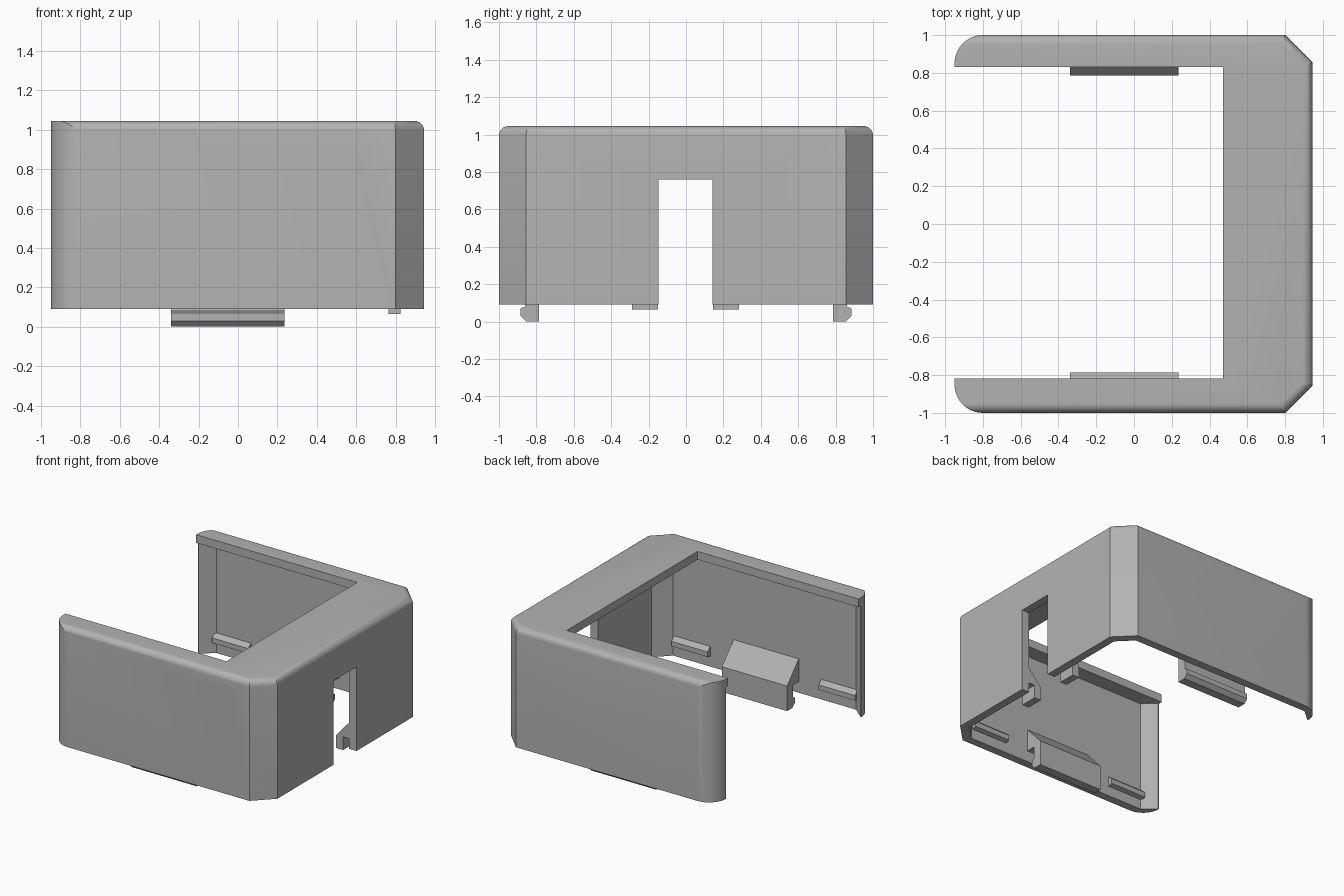
import bpy, bmesh, math

if "Cube" in bpy.data.objects:
    bpy.data.objects.remove(bpy.data.objects["Cube"], do_unlink=True)

grey = bpy.data.materials.new("plain grey")
grey.use_nodes = True
grey.diffuse_color = (0.45, 0.45, 0.45, 1)
grey.node_tree.nodes["Principled BSDF"].inputs["Base Color"].default_value = grey.diffuse_color

BASE, TOP, WALL = 0.09, 1.045, 0.065
RIGHT, SIDE, LEFT = 0.945, 1.0, -0.95
IN_X, IN_Y = RIGHT - WALL, SIDE - WALL


def prism(name, pts, axis, lo, hi, round_top=0):
    """Extrude a 2D profile along an axis: (y,z) on x, (x,z) on y, (x,y) on z."""
    place = {"x": lambda a, b, c: (c, a, b),
             "y": lambda a, b, c: (a, c, b),
             "z": lambda a, b, c: (a, b, c)}[axis]
    bm = bmesh.new()
    rings = [[bm.verts.new(place(a, b, c)) for a, b in pts] for c in (lo, hi)]
    bm.faces.new(rings[0])
    bm.faces.new(rings[1])
    for i in range(len(pts)):
        j = (i + 1) % len(pts)
        bm.faces.new((rings[0][i], rings[0][j], rings[1][j], rings[1][i]))
    bmesh.ops.recalc_face_normals(bm, faces=bm.faces)
    if round_top:
        # Round the top rim except along the open left end
        rim = [e for e in bm.edges if all(v.co.z > hi - 0.001 for v in e.verts)
               and any(v.co.x > LEFT for v in e.verts)]
        bmesh.ops.bevel(bm, geom=rim, offset=round_top, segments=6,
                        profile=0.5, affect='EDGES')
    mesh = bpy.data.meshes.new(name)
    bm.to_mesh(mesh)
    bm.free()
    mesh.materials.append(grey)
    obj = bpy.data.objects.new(name, mesh)
    bpy.context.collection.objects.link(obj)
    return obj


def boolean(target, cutter, operation):
    mod = target.modifiers.new("cut", 'BOOLEAN')
    mod.object, mod.operation, mod.solver = cutter, operation, 'EXACT'
    bpy.context.view_layer.objects.active = target
    bpy.ops.object.modifier_apply(modifier=mod.name)
    bpy.data.objects.remove(cutter, do_unlink=True)


def mirrored(half):
    """Close a half outline given at negative y by reflecting it."""
    return half + [(x, -y) for x, y in reversed(half)]


def box(name, x0, x1, y0, y1, z0, z1):
    return prism(name, [(x0, y0), (x1, y0), (x1, y1), (x0, y1)], "z", z0, z1)


# Outer body with chamfered right corners and a rounded top rim
shell = prism("shell", mirrored([(-1.2, -SIDE), (0.8, -SIDE), (RIGHT, -0.855)]),
              "z", BASE, TOP, round_top=0.05)

# Rounded left ends of both arms
arc = [(-0.8 - 0.15 * math.cos(t), -0.85 - 0.15 * math.sin(t))
       for t in [i * math.pi / 24 for i in range(13)]]
boolean(shell, prism("end_shape", mirrored([(LEFT, -0.5)] + arc + [(1.2, -SIDE - 0.0)]),
                     "z", -0.5, 1.5), 'INTERSECT')

# Hollow inside, leaving thin walls and a top lip
boolean(shell, prism("cavity", mirrored([(-1.3, -0.85), (-0.945, -0.85), (-0.845, -IN_Y),
                                         (0.768, -IN_Y), (IN_X, -0.823)]),
                     "z", -0.5, TOP - WALL), 'DIFFERENCE')

# Top opening and doorway in the right wall
boolean(shell, box("opening", -1.4, 0.47, -0.817, 0.83, 0.5, 1.5), 'DIFFERENCE')
boolean(shell, box("doorway", 0.6, 1.4, -0.148, 0.143, -0.5, 0.76), 'DIFFERENCE')

# Snap clips and ribs inside the two arms
for side, s in (("front", -1), ("back", 1)):
    sunk = IN_Y + 0.01
    clip = [(sunk, 0.37), (IN_Y, 0.36), (0.787, 0.2), (0.787, 0), (0.855, 0), (0.885, 0.03),
            (0.885, 0.07), (0.86, 0.08), (0.86, 0.18), (sunk, 0.18)]
    prism(side + "_clip", [(s * y, z) for y, z in clip], "x", -0.34, 0.235)
    rib = [(sunk, 0.25), (IN_Y, 0.25), (0.9, 0.22), (0.9, 0.18), (IN_Y, 0.17), (sunk, 0.17)]
    for place, x0 in (("left", 0.44), ("right", -0.86)):
        prism(f"{side}_{place}_rib", [(s * y, z) for y, z in rib], "x", x0, x0 + 0.32)

# Small hooks on either side of the doorway
hook = [(IN_X + 0.01, 0.31), (IN_X, 0.3), (0.765, 0.17), (0.765, 0.065), (0.825, 0.065),
        (0.825, 0.17), (IN_X + 0.01, 0.17)]
for side, y0 in (("front", -0.289), ("back", 0.144)):
    prism(side + "_door_hook", hook, "y", y0, y0 + 0.14)

# Smooth the rounded rim and ends, keep hard edges
bpy.ops.object.select_all(action='DESELECT')
shell.select_set(True)
bpy.context.view_layer.objects.active = shell
bpy.ops.object.shade_smooth_by_angle(angle=math.radians(25))
